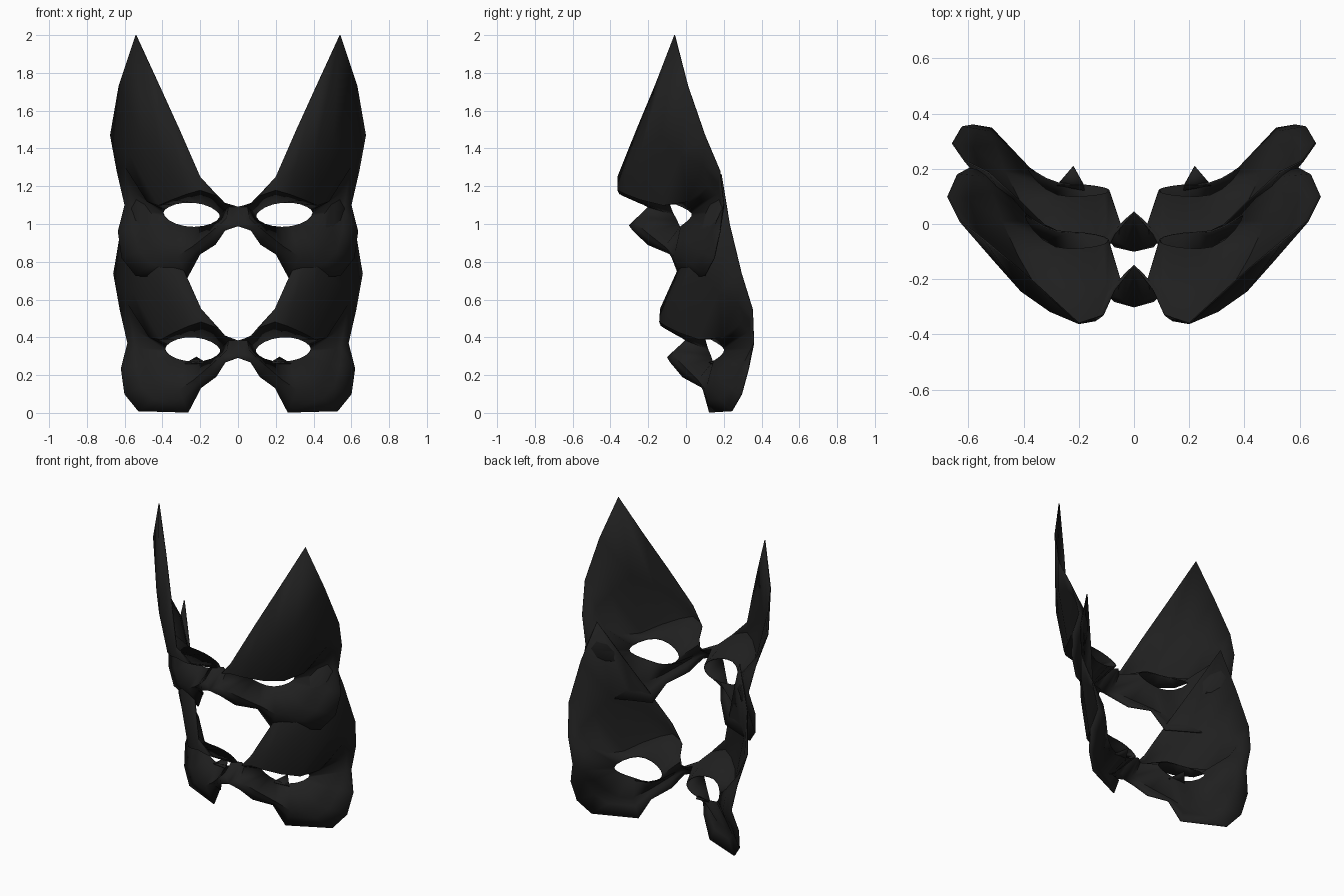
import bpy
import bmesh
from math import sin, cos, pi, radians
from mathutils import Vector, Matrix

cube = bpy.data.objects.get("Cube")
if cube:
    bpy.data.objects.remove(cube, do_unlink=True)

# One matte black for everything
black = bpy.data.materials.new("matte_black")
black.use_nodes = True
black.diffuse_color = (.014, .014, .014, 1)
black.node_tree.nodes["Principled BSDF"].inputs["Base Color"].default_value = black.diffuse_color
black.node_tree.nodes["Principled BSDF"].inputs["Roughness"].default_value = .7

# Raised brow and cheek line around the eye, clockwise from the nose bridge
ridge = [(.05, -.2, 1.09), (.1, -.25, 1.12), (.14, -.35, 1.16), (.2, -.36, 1.18),
         (.27, -.32, 1.16), (.35, -.24, 1.13), (.42, -.12, 1.1), (.48, .01, 1.12),
         (.52, .12, 1.2), (.54, .17, 1.16), (.53, .19, 1.07), (.5, .12, .98),
         (.46, .03, .88), (.4, -.02, .83), (.32, -.06, .83), (.24, -.11, .88),
         (.15, -.2, .95), (.09, -.26, 1), (.06, -.26, 1.03)]

# Outer rim of one half: bridge, pointed ear, temple, cheek, back to the bridge
rim = [(0, -.15, 1.09), (.07, -.24, 1.11), (.11, -.33, 1.15), (.2, -.36, 1.25),
       (.31, -.26, 1.5), (.42, -.16, 1.74), (.54, -.06, 2), (.63, .01, 1.73),
       (.675, .1, 1.47), (.64, .18, 1.28), (.6, .2, 1.1), (.635, .18, .96),
       (.615, .15, .82), (.54, .1, .725), (.27, -.03, .71), (.2, -.08, .84),
       (.12, -.2, .89), (.07, -.28, .965), (0, -.3, .99)]


def eye_loop(count):
    """Almond-shaped eye opening, set back behind the brow."""
    points = []
    for i in range(count):
        angle = radians(170) - 2 * pi * i / count
        across, up = cos(angle), sin(angle)
        y = -.06 + .09 * max(0, across) ** 2 - .03 * up
        z = 1.05 + .066 * up * abs(up) ** .2 + .008 * across
        points.append(Vector((.245 + .152 * across, y, z)))
    return points


def swell_loop():
    """Loop between ridge and rim, bulging outward over the ear and temple."""
    points = []
    for i, (a, b) in enumerate(zip(ridge, rim)):
        bulge = sin(pi * (i - 3) / 6) if 3 < i < 9 else 0
        points.append(Vector(a).lerp(Vector(b), .4) + bulge * Vector((.035, -.04, 0)))
    return points


def finish(name, bm):
    """Turn a half mesh into a mirrored, thin, smooth-shaded object."""
    mesh = bpy.data.meshes.new(name)
    bm.to_mesh(mesh)
    bm.free()
    mesh.materials.append(black)
    obj = bpy.data.objects.new(name, mesh)
    bpy.context.collection.objects.link(obj)
    bpy.ops.object.select_all(action='DESELECT')
    obj.select_set(True)
    bpy.context.view_layer.objects.active = obj
    bpy.ops.object.shade_smooth_by_angle(angle=radians(60))
    mirror = obj.modifiers.new("mirror", 'MIRROR')
    mirror.use_clip = True
    thickness = obj.modifiers.new("thickness", 'SOLIDIFY')
    thickness.thickness = .006
    thickness.offset = 0
    return obj


def mask(name, placement):
    """Sheet of quads running from the eye opening over the ridge to the rim."""
    bm = bmesh.new()
    count = len(rim)
    loops = [[bm.verts.new(placement @ Vector(p)) for p in loop]
             for loop in (eye_loop(count), ridge, swell_loop(), rim)]
    for inner, outer in zip(loops, loops[1:]):
        for i in range(count):
            j = (i + 1) % count
            bm.faces.new((inner[i], inner[j], outer[j], outer[i]))
    return finish(name, bm)


# Upper mask in place; lower mask is flattened a little, tipped back and moved down
mask("upper_mask", Matrix.Identity(4))
lower = (Matrix.Translation((0, .365, .467))
         @ Matrix.Rotation(radians(-4), 4, 'X')
         @ Matrix.Diagonal((.975, .9, .98, 1))
         @ Matrix.Translation((0, -.2, -1.2)))
mask("lower_mask", lower)

# Small pointed tab on the lower eyelid of the lower mask
bm = bmesh.new()
tab = [bm.verts.new(p) for p in ((.17, .12, .265), (.28, .14, .26), (.22, .21, .295))]
bm.faces.new(tab)
finish("eyelid_tab", bm)
